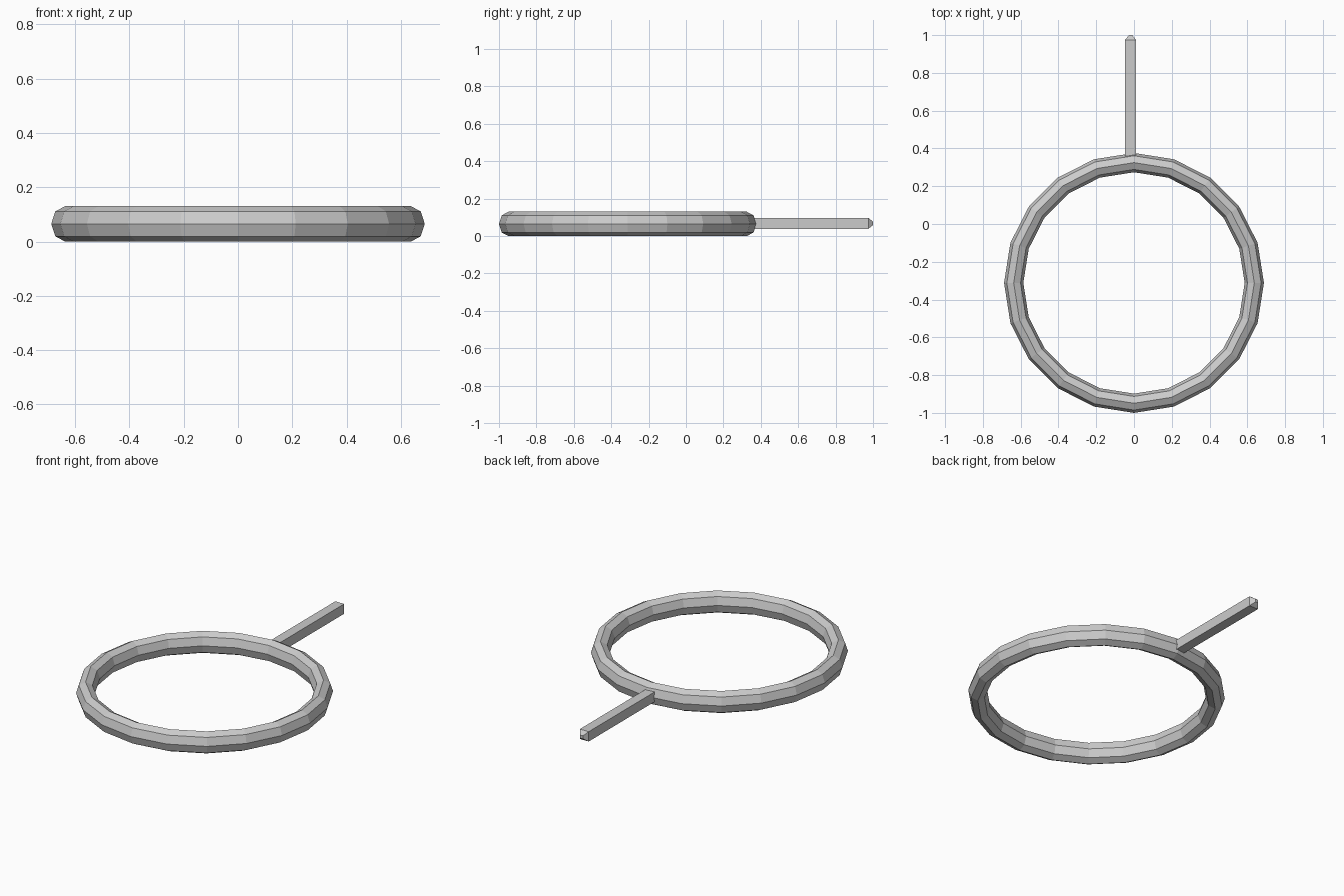
import bpy, bmesh
from math import sin, cos, tau

if "Cube" in bpy.data.objects:
    bpy.data.objects.remove(bpy.data.objects["Cube"])


def make_object(name, rings, close_loop):
    """Skin a list of vertex rings; either join last to first or cap both ends."""
    bm = bmesh.new()
    loops = [[bm.verts.new(p) for p in ring] for ring in rings]
    pairs = list(zip(loops, loops[1:]))
    if close_loop:
        pairs.append((loops[-1], loops[0]))
    for a, b in pairs:
        for i in range(len(a)):
            j = (i + 1) % len(a)
            bm.faces.new((a[i], a[j], b[j], b[i]))
    if not close_loop:
        bm.faces.new(loops[0])
        bm.faces.new(loops[-1])
    bmesh.ops.recalc_face_normals(bm, faces=bm.faces)
    mesh = bpy.data.meshes.new(name)
    bm.to_mesh(mesh)
    bm.free()
    obj = bpy.data.objects.new(name, mesh)
    bpy.context.collection.objects.link(obj)
    return obj


# Hoop: 20 segments with an upright oval eight-sided section
CY, R, HALF_W, HALF_H = -0.312, 0.637, 0.051, 0.065
hoop_rings = []
for s in range(20):
    a = tau * s / 20
    ring = []
    for k in range(8):
        t = tau * k / 8
        r = R + HALF_W * cos(t)
        ring.append((r * cos(a), CY + r * sin(a), HALF_H + HALF_H * sin(t)))
    hoop_rings.append(ring)
make_object("hoop", hoop_rings, True)

# Handle: square rod set into the hoop, with a tapered tip
HX, HZ = -0.018, 0.068
handle_rings = []
for y, h in ((0.345, 0.029), (0.975, 0.029), (1.0, 0.009)):
    handle_rings.append([(HX + sx * h, y, HZ + sz * h)
                         for sx, sz in ((-1, -1), (1, -1), (1, 1), (-1, 1))])
make_object("handle", handle_rings, False)
